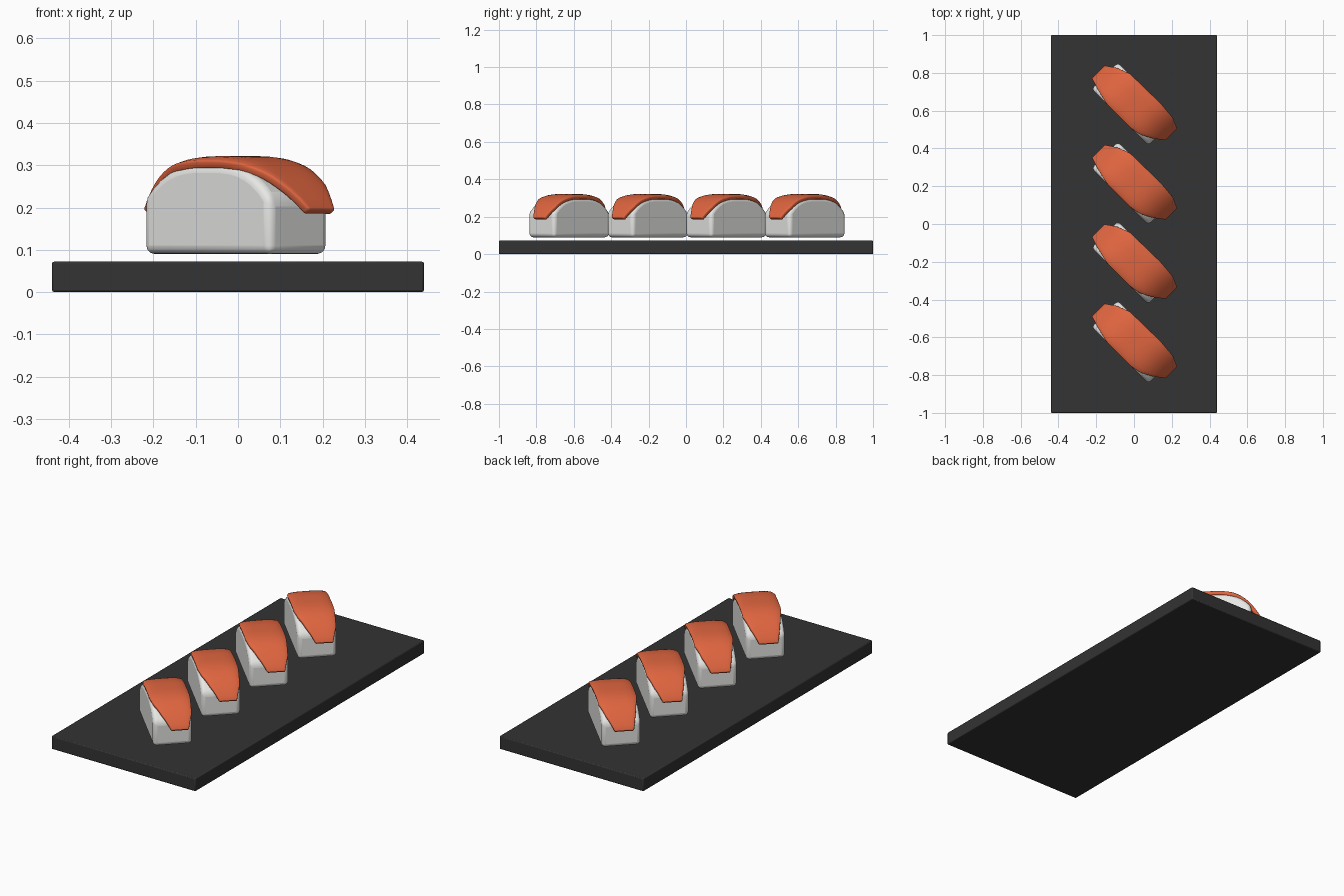
import bpy, bmesh, math
from mathutils import Matrix

if "Cube" in bpy.data.objects:
    bpy.data.objects.remove(bpy.data.objects["Cube"])


def material(name, rgb):
    m = bpy.data.materials.new(name)
    m.diffuse_color = (*rgb, 1)
    m.use_nodes = True
    m.node_tree.nodes["Principled BSDF"].inputs["Base Color"].default_value = m.diffuse_color
    return m


BLACK = material("slate black", (0.033, 0.033, 0.033))
WHITE = material("rice white", (0.8, 0.8, 0.78))
ORANGE = material("salmon orange", (0.74, 0.13, 0.05))
THICK = 0.021


def finish(name, bm, mat, bevel, segments, thickness=0):
    bmesh.ops.recalc_face_normals(bm, faces=bm.faces)
    me = bpy.data.meshes.new(name)
    bm.to_mesh(me)
    bm.free()
    me.materials.append(mat)
    ob = bpy.data.objects.new(name, me)
    bpy.context.collection.objects.link(ob)
    if thickness:
        s = ob.modifiers.new("thickness", 'SOLIDIFY')
        s.thickness = thickness
        s.offset = -1
    b = ob.modifiers.new("round", 'BEVEL')
    b.width = bevel
    b.segments = segments
    b.limit_method = 'ANGLE'
    b.angle_limit = math.radians(35)
    bpy.context.view_layer.objects.active = ob
    ob.select_set(True)
    bpy.ops.object.shade_smooth_by_angle(angle=math.radians(35))
    ob.select_set(False)
    return ob


def arch(u):
    # height of the fish surface along its length
    return 0.322 - 0.117 * abs(u / 0.25) ** 3


def lerp(table, u):
    for (a, p), (b, q) in zip(table, table[1:]):
        if u <= b:
            return p + (q - p) * (u - a) / (b - a)
    return table[-1][1]


def make_rice(name):
    # arched side profile extruded across the width
    half, width = 0.212, 0.198
    pts = [(-half, 0.09), (half, 0.09)]
    for i in range(17):
        u = half - 2 * half * i / 16
        slope = 3 * 0.117 / 0.25 * (u / 0.25) ** 2
        pts.append((u, arch(u) - (THICK - 0.001) * math.hypot(1, slope)))
    bm = bmesh.new()
    face = bm.faces.new([bm.verts.new((u, -width / 2, z)) for u, z in pts])
    ext = bmesh.ops.extrude_face_region(bm, geom=[face])
    verts = [g for g in ext["geom"] if isinstance(g, bmesh.types.BMVert)]
    bmesh.ops.translate(bm, verts=verts, vec=(0, width, 0))
    return finish(name, bm, WHITE, 0.02, 4)


# fish outline: (position along length, side edge)
LOW = [(-0.256, -0.062), (-0.2, -0.08), (-0.1, -0.104), (0.08, -0.104),
       (0.14, -0.092), (0.2, -0.06), (0.256, -0.018)]
HIGH = [(-0.256, 0.035), (-0.2, 0.073), (-0.13, 0.1), (0.1, 0.104),
        (0.2, 0.095), (0.256, 0.07)]


def make_salmon(name):
    # draped sheet with tapering ends
    bm = bmesh.new()
    rows = []
    for i in range(29):
        u = -0.256 + 0.512 * i / 28
        lo, hi = lerp(LOW, u), lerp(HIGH, u)
        row = []
        for j in range(9):
            v = lo + (hi - lo) * j / 8
            row.append(bm.verts.new((u, v, arch(u) - 0.009 * (v / 0.1) ** 4)))
        rows.append(row)
    for a, b in zip(rows, rows[1:]):
        for j in range(8):
            bm.faces.new((a[j], b[j], b[j + 1], a[j + 1]))
    ob = finish(name, bm, ORANGE, 0.005, 2, THICK)
    if ob.data.polygons[0].normal.z < 0:
        ob.data.flip_normals()
    return ob


# serving board
bm = bmesh.new()
bmesh.ops.create_cube(bm, size=1, matrix=Matrix.Translation((0, 0, 0.036))
                      @ Matrix.Diagonal((0.88, 2, 0.072, 1)))
finish("serving_board", bm, BLACK, 0.005, 2)

# four pieces set diagonally in a row
for k in range(4):
    y = -0.625 + 0.42 * k
    for ob, x in ((make_rice(f"rice_{k + 1}"), -0.005),
                  (make_salmon(f"salmon_{k + 1}"), 0.0)):
        ob.location = (x, y, 0)
        ob.rotation_euler.z = -math.pi / 4
